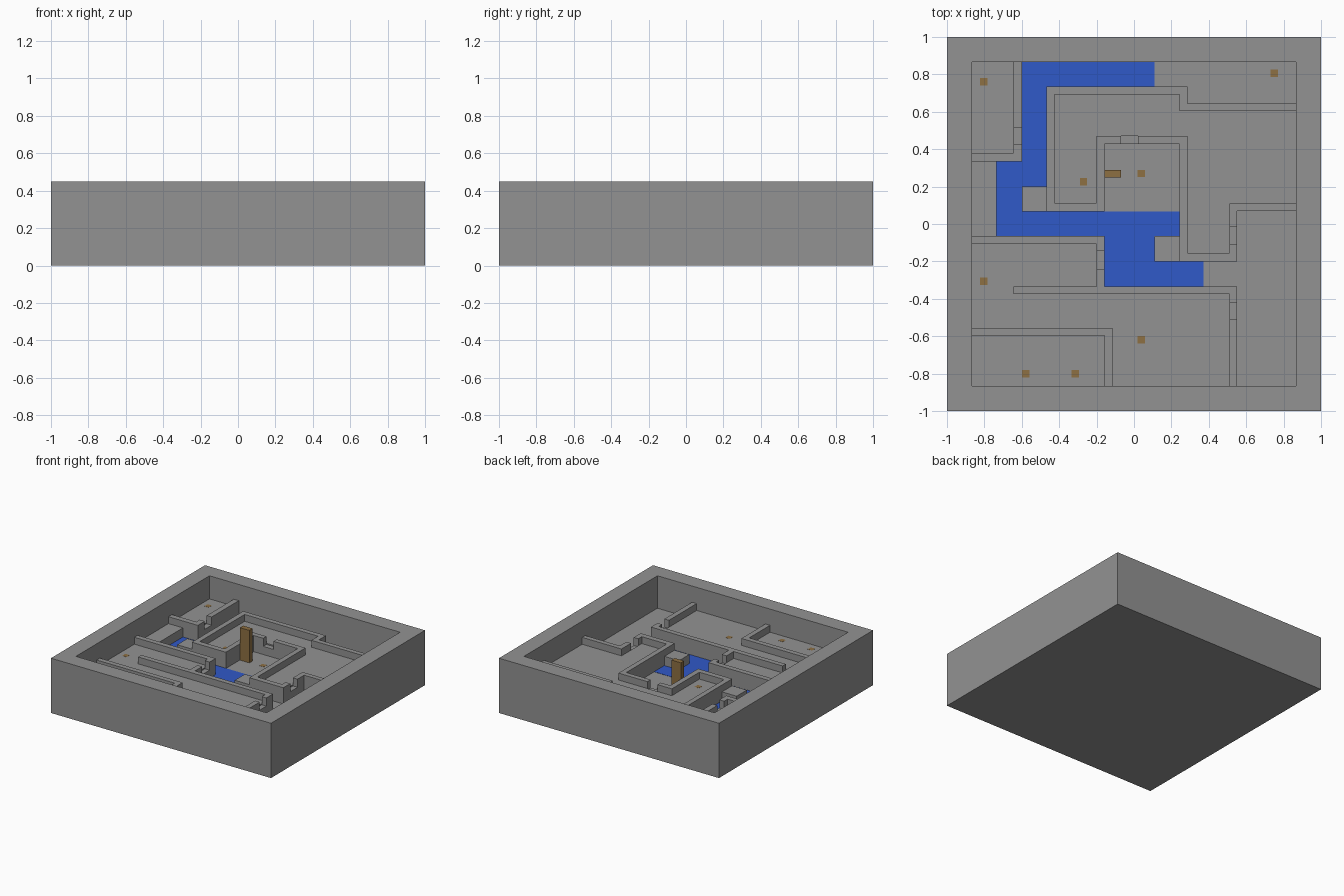
import bpy
import bmesh

old = bpy.data.objects.get("Cube")
if old:
    bpy.data.objects.remove(old, do_unlink=True)

CELL = 2 / 15
TOP = 0.45
WALL_TOP = TOP - CELL
FLOOR = WALL_TOP - CELL
GROUND = 0.26
INNER = 1 - CELL


def material(name, rgb):
    mat = bpy.data.materials.new(name)
    mat.use_nodes = True
    mat.diffuse_color = (*rgb, 1)
    mat.node_tree.nodes["Principled BSDF"].inputs["Base Color"].default_value = (*rgb, 1)
    return mat


stone = material("grey_stone", (0.29, 0.29, 0.29))
water = material("blue_water", (0.03, 0.1, 0.58))
wood = material("brown_wood", (0.27, 0.16, 0.055))


def finish(name, bm, mat):
    mesh = bpy.data.meshes.new(name)
    bm.to_mesh(mesh)
    bm.free()
    mesh.materials.append(mat)
    obj = bpy.data.objects.new(name, mesh)
    bpy.context.collection.objects.link(obj)
    return obj


def boxes(name, rects, low, high, mat):
    """One object of upright boxes, each given as left, right, front, back."""
    bm = bmesh.new()
    for left, right, front, back in rects:
        verts = bmesh.ops.create_cube(bm, size=1)["verts"]
        for v in verts:
            v.co.x = right if v.co.x > 0 else left
            v.co.y = back if v.co.y > 0 else front
            v.co.z = high if v.co.z > 0 else low
    return finish(name, bm, mat)


# Base tray: a block whose top is inset and pushed down to the channel floor
bm = bmesh.new()
bmesh.ops.create_cube(bm, size=2)
for v in bm.verts:
    v.co.z = TOP if v.co.z > 0 else 0
bm.normal_update()
lid = [f for f in bm.faces if f.normal.z > 0.5]
bmesh.ops.inset_region(bm, faces=lid, thickness=CELL, use_even_offset=True)
rim = bmesh.ops.extrude_face_region(bm, geom=lid)
bmesh.ops.delete(bm, geom=lid, context="FACES")
for v in rim["geom"]:
    if isinstance(v, bmesh.types.BMVert):
        v.co.z = FLOOR
bmesh.ops.recalc_face_normals(bm, faces=bm.faces)
finish("base_tray", bm, stone)

# Raised ground of the rooms; the channel stays low
boxes("left_ground", [
    (-INNER, -0.645, 0.38, INNER),
    (-INNER, -0.735, -0.065, 0.335),
    (-INNER, -0.2, -0.333, -0.108),
    (-INNER, -0.645, -0.375, -0.333),
], FLOOR, GROUND, stone)

boxes("front_ground", [
    (-INNER, 0.51, -0.555, -0.375),
    (-INNER, -0.157, -INNER, -0.597),
    (-0.115, 0.51, -INNER, -0.555),
], FLOOR, GROUND, stone)

boxes("back_ground", [
    (-0.425, -0.2, 0.112, 0.693),
    (-0.2, 0.243, 0.47, 0.693),
    (0.243, 0.285, 0.47, 0.605),
    (0.285, INNER, 0.11, 0.605),
    (0.285, 0.51, -0.155, 0.11),
], FLOOR, GROUND, stone)

# Square ledges standing beside the channel
boxes("channel_ledges", [
    (-0.6, -0.467, 0.067, 0.2),
    (0.11, 0.243, -0.2, -0.067),
], FLOOR, GROUND, stone)

# Door sills, one step below the rooms
boxes("door_sills", [
    (-0.645, -0.6, 0.425, 0.515),
    (-0.07, 0.022, 0.428, 0.47),
    (0.51, 0.552, -0.11, -0.015),
    (-0.2, -0.157, -0.24, -0.145),
    (0.51, 0.552, -0.507, -0.42),
], FLOOR, GROUND - 0.01, stone)

# Low partition walls, with doorways left open
boxes("back_left_room_walls", [
    (-INNER, -0.645, 0.335, 0.38),
    (-0.645, -0.6, 0.335, 0.425),
    (-0.645, -0.6, 0.515, INNER),
], FLOOR, WALL_TOP, stone)

boxes("back_corridor_walls", [
    (0.285, INNER, 0.605, 0.645),
    (0.243, 0.285, 0.605, 0.735),
    (-0.425, 0.243, 0.693, 0.735),
    (-0.467, -0.425, 0.067, 0.735),
    (-0.425, -0.2, 0.067, 0.112),
], FLOOR, WALL_TOP, stone)

boxes("centre_room_walls", [
    (-0.2, -0.157, 0.067, 0.47),
    (-0.157, -0.07, 0.428, 0.47),
    (0.022, 0.243, 0.428, 0.47),
    (0.243, 0.285, -0.2, 0.47),
], FLOOR, WALL_TOP, stone)

boxes("right_room_walls", [
    (0.285, 0.51, -0.2, -0.155),
    (0.51, 0.552, -0.2, -0.11),
    (0.51, 0.552, -0.015, 0.11),
    (0.552, INNER, 0.07, 0.11),
], FLOOR, WALL_TOP, stone)

boxes("left_room_walls", [
    (-INNER, -0.2, -0.108, -0.065),
    (-0.2, -0.157, -0.145, -0.065),
    (-0.2, -0.157, -0.333, -0.24),
    (-0.645, 0.51, -0.375, -0.333),
], FLOOR, WALL_TOP, stone)

boxes("front_room_walls", [
    (0.51, 0.552, -0.42, -0.333),
    (0.51, 0.552, -INNER, -0.507),
    (-INNER, -0.157, -0.597, -0.555),
    (-0.157, -0.115, -INNER, -0.555),
], FLOOR, WALL_TOP, stone)

# Water as thin plates on the channel floor
boxes("water_channel", [
    (-0.467, 0.11, 0.735, INNER),
    (-0.6, -0.467, 0.2, INNER),
    (-0.735, -0.6, -0.065, 0.335),
    (-0.6, 0.243, -0.065, 0.067),
    (-0.157, 0.11, -0.2, -0.065),
    (-0.157, 0.372, -0.333, -0.2),
], FLOOR - 0.002, FLOOR + 0.002, water)

# Tall door slab
boxes("tall_door", [(-0.157, -0.07, 0.248, 0.29)], FLOOR, TOP, wood)


# Small flush floor markers
def markers(name, spots, level):
    half = 0.02
    boxes(name, [(x - half, x + half, y - half, y + half) for x, y in spots],
          level - 0.002, level + 0.001, wood)


markers("room_markers", [(-0.803, 0.76), (-0.27, 0.225), (-0.803, -0.307),
                         (0.04, -0.618), (-0.58, -0.8), (-0.313, -0.8)], GROUND)
markers("channel_markers", [(0.75, 0.805), (0.04, 0.27)], FLOOR)
